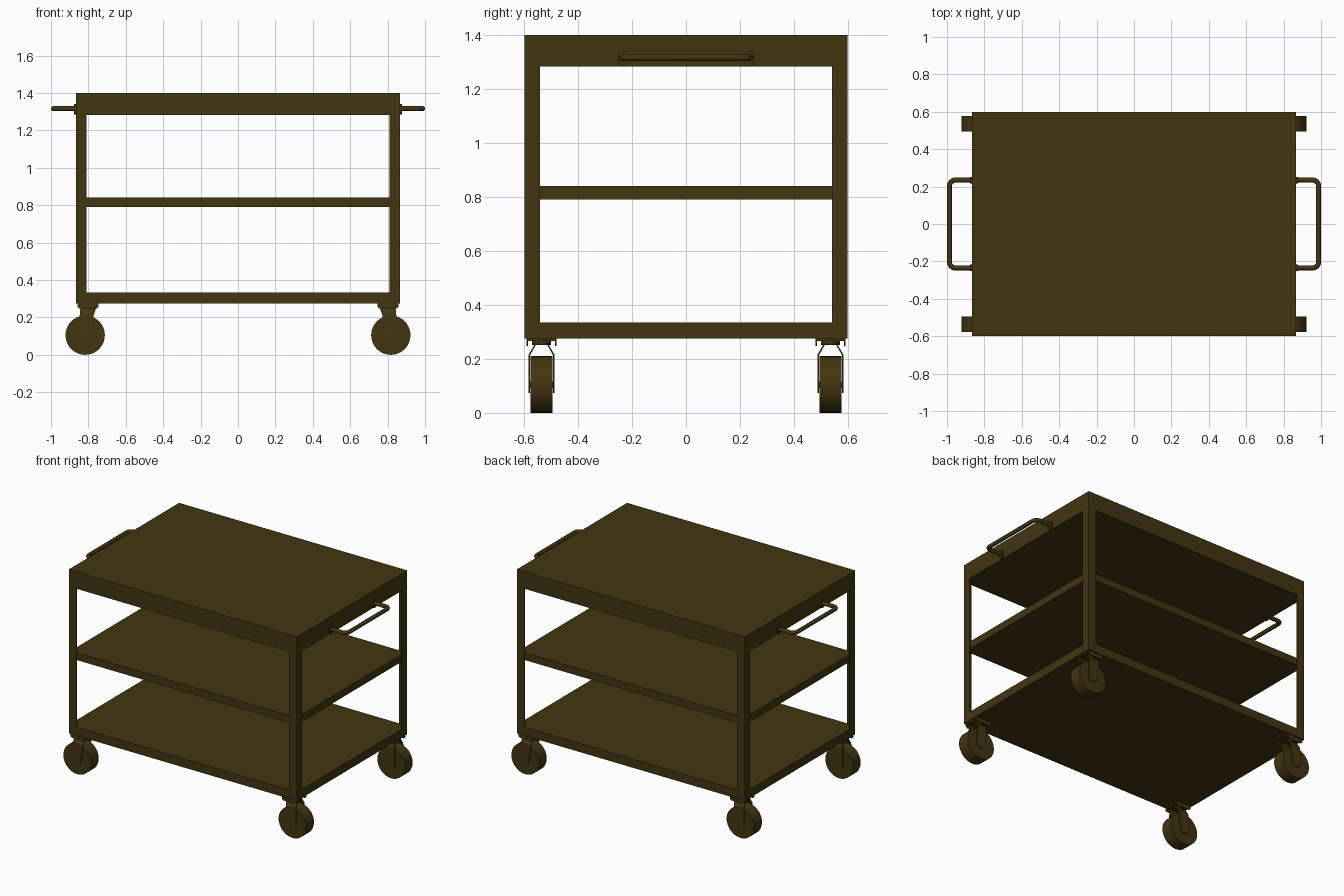
import bpy, bmesh, math

if "Cube" in bpy.data.objects:
    bpy.data.objects.remove(bpy.data.objects["Cube"])

paint = bpy.data.materials.new("dark_olive_brown")
paint.diffuse_color = (0.056, 0.036, 0.0055, 1)
paint.use_nodes = True
paint.node_tree.nodes["Principled BSDF"].inputs["Base Color"].default_value = paint.diffuse_color

HX, HY = 0.866, 0.598          # half size of the cart body
T = 0.008                      # sheet thickness of the corner angles


def finish(name, bm, smooth=False):
    bmesh.ops.recalc_face_normals(bm, faces=bm.faces)
    me = bpy.data.meshes.new(name)
    bm.to_mesh(me)
    bm.free()
    me.materials.append(paint)
    ob = bpy.data.objects.new(name, me)
    bpy.context.collection.objects.link(ob)
    if smooth:
        shade(ob)
    return ob


def shade(ob):
    bpy.ops.object.select_all(action='DESELECT')
    ob.select_set(True)
    bpy.context.view_layer.objects.active = ob
    bpy.ops.object.shade_smooth_by_angle(angle=math.radians(35))


def box(name, x0, x1, y0, y1, z0, z1):
    bm = bmesh.new()
    bmesh.ops.create_cube(bm, size=1)
    for v in bm.verts:
        v.co = ((x0 + x1) / 2 + v.co.x * (x1 - x0),
                (y0 + y1) / 2 + v.co.y * (y1 - y0),
                (z0 + z1) / 2 + v.co.z * (z1 - z0))
    return finish(name, bm)


def prism(name, pts, offset):
    """Extrude a closed 3D outline along an offset."""
    bm = bmesh.new()
    f = bm.faces.new([bm.verts.new(p) for p in pts])
    ext = bmesh.ops.extrude_face_region(bm, geom=[f])
    bmesh.ops.translate(bm, vec=offset,
                        verts=[g for g in ext["geom"] if isinstance(g, bmesh.types.BMVert)])
    return finish(name, bm)


def cylinder(name, r, depth, loc, axis):
    bm = bmesh.new()
    bmesh.ops.create_cone(bm, cap_ends=True, segments=40, radius1=r, radius2=r, depth=depth)
    for v in bm.verts:
        x, y, z = v.co
        if axis == 'Y':
            x, y, z = x, z, y
        v.co = (x + loc[0], y + loc[1], z + loc[2])
    return finish(name, bm, True)


# Decks
box("top_deck", -HX, HX, -HY, HY, 1.283, 1.40)
box("middle_shelf", -HX + T, HX - T, -HY + T, HY - T, 0.79, 0.84)
box("bottom_shelf", -HX, HX, -HY, HY, 0.275, 0.334)

for sx in (-1, 1):
    for sy in (-1, 1):
        # L-shaped corner post
        L = [(0, 0), (0.057, 0), (0.057, T), (T, T), (T, 0.057), (0, 0.057)]
        prism("corner_post", [(sx * (HX - a), sy * (HY - b), 0.334) for a, b in L], (0, 0, 0.949))

        # Caster: mounting plate with turned-down flanges
        cx, cy = sx * 0.802, sy * 0.535
        box("caster_plate", cx - 0.055, cx + 0.055, cy - 0.055, cy + 0.055, 0.266, 0.275)
        for s in (-1, 1):
            y = cy + s * 0.0525
            flange = [(-0.055, 0.27), (0.055, 0.27), (0.055, 0.256), (0.046, 0.247),
                      (-0.046, 0.247), (-0.055, 0.256)]
            prism("caster_flange", [(cx + a, y - 0.003, z) for a, z in flange], (0, 0.006, 0))
        cylinder("caster_swivel", 0.035, 0.018, (cx, cy, 0.26), 'Z')

        # Caster fork: bent strip (height, half spread, inner x, outer x)
        half = [(0.074, 0.045, 0.803, 0.832), (0.079, 0.045, 0.792, 0.843),
                (0.092, 0.045, 0.786, 0.850), (0.215, 0.045, 0.771, 0.846),
                (0.255, 0.022, 0.758, 0.842)]
        strip = [(z, -w, a, b) for z, w, a, b in half] + [(z, w, a, b) for z, w, a, b in half[::-1]]
        bm = bmesh.new()
        rows = [[bm.verts.new((sx * a, cy + w, z)), bm.verts.new((sx * b, cy + w, z))]
                for z, w, a, b in strip]
        for p, q in zip(rows, rows[1:]):
            bm.faces.new((p[0], p[1], q[1], q[0]))
        fork = finish("caster_fork", bm)
        m = fork.modifiers.new("thickness", 'SOLIDIFY')
        m.thickness, m.offset = 0.006, 0

        # Wheel and axle
        cylinder("wheel", 0.105, 0.083, (sx * 0.817, cy, 0.105), 'Y')
        cylinder("axle", 0.012, 0.092, (sx * 0.817, cy, 0.105), 'Y')

    # Push handle: bent tube with rounded corners
    r, R, zc = 0.0135, 0.03, 1.316
    xo, yo = 1.0 - r, 0.248 - r
    pts = [(HX - 0.005, -yo)]
    for i in range(7):
        a = math.pi / 2 * i / 6
        pts.append((xo - R + R * math.sin(a), -yo + R - R * math.cos(a)))
    pts += [(x, -y) for x, y in reversed(pts)]
    cu = bpy.data.curves.new("push_handle", 'CURVE')
    cu.dimensions = '3D'
    cu.bevel_depth, cu.bevel_resolution, cu.use_fill_caps = r, 4, True
    sp = cu.splines.new('POLY')
    sp.points.add(len(pts) - 1)
    for p, (x, y) in zip(sp.points, pts):
        p.co = (sx * x, y, zc, 1)
    cu.materials.append(paint)
    ob = bpy.data.objects.new("push_handle", cu)
    bpy.context.collection.objects.link(ob)
    bpy.ops.object.select_all(action='DESELECT')
    ob.select_set(True)
    bpy.context.view_layer.objects.active = ob
    bpy.ops.object.convert(target='MESH')
    shade(bpy.context.view_layer.objects.active)

    # Handle mounting pads with clipped corners
    for sy in (-1, 1):
        pad = [(-0.018, -0.02), (-0.011, -0.028), (0.011, -0.028), (0.018, -0.02),
               (0.018, 0.02), (0.011, 0.027), (-0.011, 0.027), (-0.018, 0.02)]
        prism("handle_pad", [(sx * HX, sy * 0.234 + a, 1.314 + b) for a, b in pad],
              (sx * 0.01, 0, 0))
